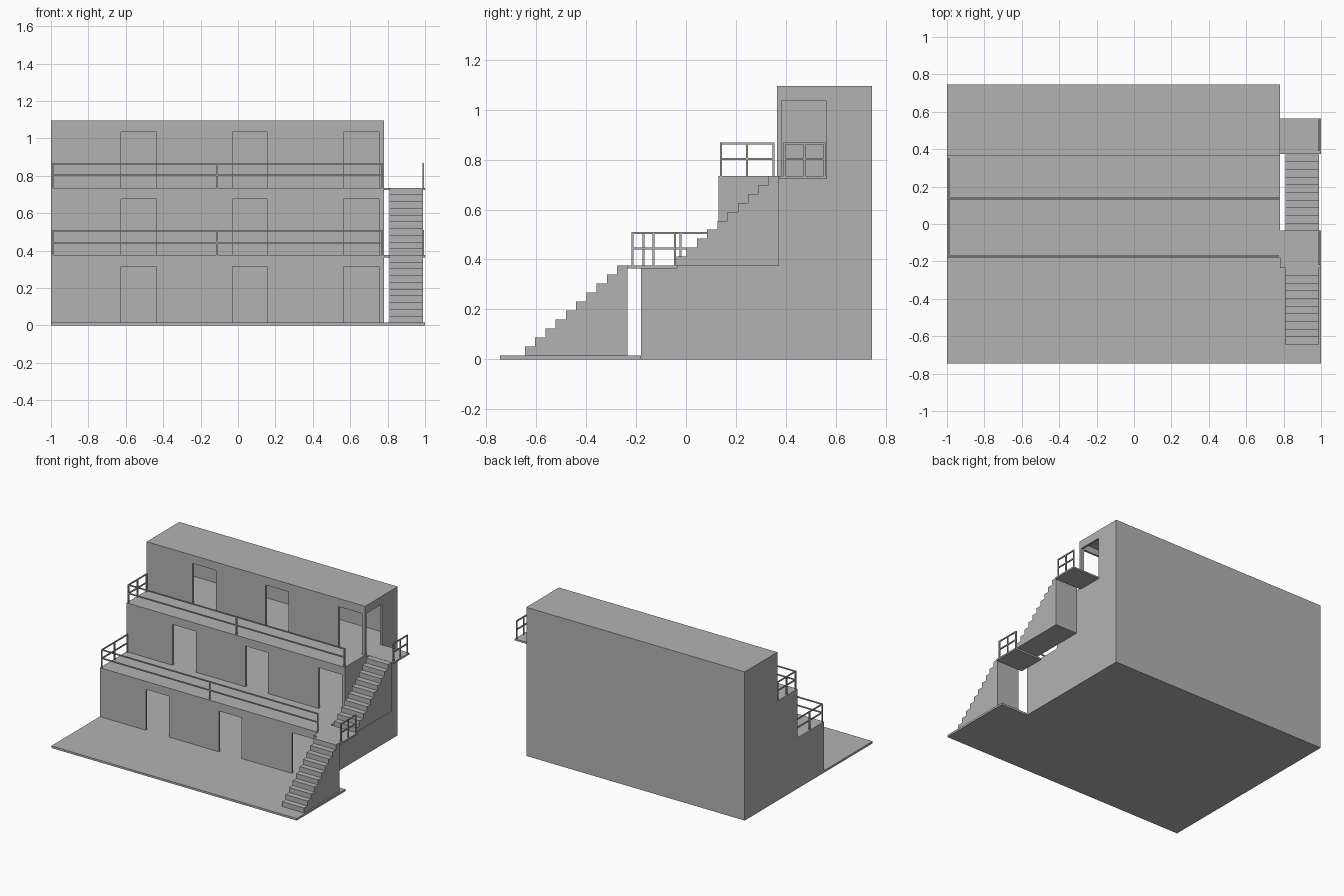
import bpy, bmesh
from mathutils import Vector

cube = bpy.data.objects.get("Cube")
if cube:
    bpy.data.objects.remove(cube, do_unlink=True)

grey = bpy.data.materials.new("plain_grey")
grey.use_nodes = True
colour = (0.45, 0.45, 0.45, 1)
grey.diffuse_color = colour
grey.node_tree.nodes["Principled BSDF"].inputs["Base Color"].default_value = colour


def finish(name, bm):
    bmesh.ops.recalc_face_normals(bm, faces=bm.faces)
    mesh = bpy.data.meshes.new(name)
    bm.to_mesh(mesh)
    bm.free()
    mesh.materials.append(grey)
    obj = bpy.data.objects.new(name, mesh)
    bpy.context.collection.objects.link(obj)
    return obj


def prism(name, points, axis, start, end):
    """Extrude a flat outline along x, y or z."""
    place = {"x": lambda a, b: (start, a, b),
             "y": lambda a, b: (a, start, b),
             "z": lambda a, b: (a, b, start)}[axis]
    bm = bmesh.new()
    face = bm.faces.new([bm.verts.new(place(a, b)) for a, b in points])
    grown = bmesh.ops.extrude_face_region(bm, geom=[face], use_keep_orig=True)
    step = Vector([end - start if axis == k else 0 for k in "xyz"])
    verts = [g for g in grown["geom"] if isinstance(g, bmesh.types.BMVert)]
    bmesh.ops.translate(bm, verts=verts, vec=step)
    return finish(name, bm)


def rect(a0, a1, b0, b1):
    return [(a0, b0), (a1, b0), (a1, b1), (a0, b1)]


def wall_outline(a0, a1, z0, z1, doors=()):
    """Wall outline with door openings that reach the floor."""
    points = [(a0, z0)]
    for d0, d1 in doors:
        top = z0 + DOOR_HEIGHT
        points += [(d0, z0), (d0, top), (d1, top), (d1, z0)]
    return points + [(a1, z0), (a1, z1), (a0, z1)]


def railing(name, start, end, floor):
    """Three posts and two rails between two plan points."""
    bm = bmesh.new()
    a, b = Vector((*start, floor)), Vector((*end, floor))
    half = RAIL / 2

    def bar(p, q):
        made = bmesh.ops.create_cube(bm, size=1)["verts"]
        size = [abs(u - v) + RAIL for u, v in zip(p, q)]
        bmesh.ops.scale(bm, verts=made, vec=size)
        bmesh.ops.translate(bm, verts=made, vec=(p + q) / 2)

    for t in (0, 0.5, 1):
        foot = a.lerp(b, t)
        bar(foot + Vector((0, 0, half)), foot + Vector((0, 0, 0.13)))
    for height in (0.068, 0.13):
        up = Vector((0, 0, height))
        bar(a + up, b + up)
    return finish(name, bm)


def stairs(name, y0, z0):
    """Ten solid steps with a flat base and an upright back."""
    points = [(y0, z0)]
    for i in range(STEPS):
        z = z0 + (i + 1) * RISE
        points += [(y0 + i * RUN, z), (y0 + (i + 1) * RUN, z)]
    points.append((y0 + STEPS * RUN, z0))
    return prism(name, points, "x", 0.81, 0.99)


LEFT, RIGHT, BACK = -1.0, 0.78, 0.745
T = 0.015
STOREY = 0.36
DOOR_HEIGHT = 0.3
RAIL = 0.008
STEPS, RISE, RUN = 10, 0.036, 0.041
FRONTS = (-0.18, 0.13, 0.365)
FRONT_DOORS = ((-0.625, -0.435), (-0.03, 0.155), (0.565, 0.755))

# Ground slab, wider in front of the building
prism("ground_slab", [(LEFT, -0.745), (1, -0.745), (1, FRONTS[0]),
                      (RIGHT, FRONTS[0]), (RIGHT, BACK), (LEFT, BACK)], "z", 0, T)

# Three hollow storeys, each stepped back from the one below
for level, front in zip(("lower", "middle", "upper"), FRONTS):
    floor = T + STOREY * FRONTS.index(front)
    under = floor + STOREY - T
    prism(level + "_front_wall", wall_outline(LEFT, RIGHT, floor, under, FRONT_DOORS),
          "y", front, front + T)
    prism(level + "_back_wall", rect(LEFT, RIGHT, floor, under), "y", BACK - T, BACK)
    prism(level + "_left_wall", rect(front + T, BACK - T, floor, under),
          "x", LEFT, LEFT + T)
    side_doors = ((0.382, 0.56),) if level == "upper" else ()
    prism(level + "_right_wall",
          wall_outline(front + T, BACK - T, floor, under, side_doors),
          "x", RIGHT - T, RIGHT)
    prism(level + "_ceiling_slab", rect(LEFT, RIGHT, front, BACK),
          "z", under, under + T)

# Terrace railings along the front and the open end
for level, front, back, floor in (("lower", -0.17, 0.125, 0.375),
                                  ("upper", 0.14, 0.35, 0.735)):
    railing(level + "_terrace_front_railing", (-0.99, front), (0.77, front), floor)
    railing(level + "_terrace_side_railing", (-0.99, front), (-0.99, back), floor)

# Outside stairs, landings and landing railings
for level, y0, base, land0, land1 in (("lower", -0.645, T, -0.235, -0.035),
                                      ("upper", -0.038, 0.375, 0.375, 0.565)):
    top = base + STOREY
    stairs(level + "_stairs", y0, base)
    prism(level + "_landing", rect(RIGHT, 1, land0, land1), "z", top - 0.012, top)
    railing(level + "_landing_railing", (0.99, land0 + 0.02), (0.99, land1 - 0.01), top)
